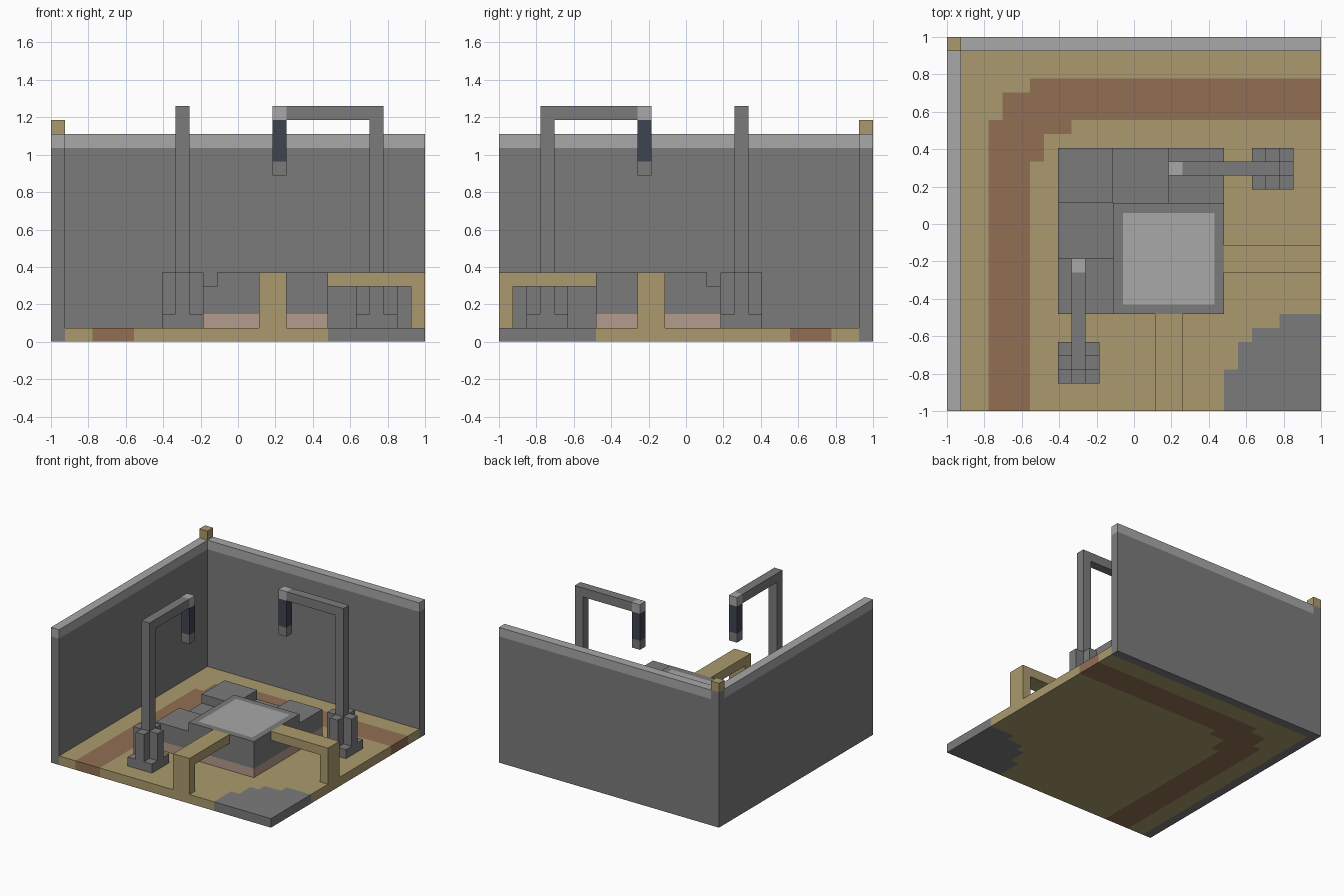
import bpy, bmesh

cube = bpy.data.objects.get("Cube")
if cube:
    bpy.data.objects.remove(cube, do_unlink=True)

N = 27            # blocks along each side
U = 2 / N         # size of one block


def material(name, rgb):
    linear = [((c / 255 + 0.055) / 1.055) ** 2.4 for c in rgb]
    m = bpy.data.materials.new(name)
    m.use_nodes = True
    m.diffuse_color = (*linear, 1)
    bsdf = next(n for n in m.node_tree.nodes if n.type == 'BSDF_PRINCIPLED')
    bsdf.inputs["Base Color"].default_value = (*linear, 1)
    return m


STONE = material("stone grey", (123, 123, 123))
LIGHT = material("light grey", (168, 168, 168))
SAND = material("sand tan", (171, 154, 109))
PATH = material("path brown", (146, 111, 83))
PINK = material("dusty pink", (180, 155, 140))
GLASS = material("dark slate", (63, 68, 80))


def finish(bm, name, mats):
    mesh = bpy.data.meshes.new(name)
    bm.to_mesh(mesh)
    bm.free()
    for m in mats:
        mesh.materials.append(m)
    obj = bpy.data.objects.new(name, mesh)
    bpy.context.collection.objects.link(obj)
    return obj


def block(name, x, y, z, *mats, inset=False):
    """Box spanning block ranges x, y, z; optional inset top in the second colour."""
    bm = bmesh.new()
    bmesh.ops.create_cube(bm, size=1)
    for v in bm.verts:
        v.co = [r[int(c > 0)] * U - o for r, c, o in zip((x, y, z), v.co, (1, 1, 0))]
    if inset:
        top = max(bm.faces, key=lambda f: f.calc_center_median().z)
        bmesh.ops.inset_region(bm, faces=[top], thickness=U)
        top.material_index = 1
    return finish(bm, name, mats)


def pair(name, x, y, z, mat):
    """A block and its twin across the diagonal of the square."""
    block("front_" + name, x, y, z, mat)
    block("side_" + name, (N - y[1], N - y[0]), (N - x[1], N - x[0]), z, mat)


# Floor: tan ground with a curved path and a paved front corner
PATH_AREAS = [(3, 6, 0, 18), (3, 7, 18, 20), (3, 9, 20, 21), (4, 27, 21, 23), (6, 27, 23, 24)]
PAVED_AREAS = [(20, 27, 0, 3), (21, 27, 3, 5), (22, 27, 5, 6), (24, 27, 6, 7)]


def within(p, areas):
    return any(a < p.x < b and c < p.y < d for a, b, c, d in areas)


bm = bmesh.new()
bmesh.ops.create_grid(bm, x_segments=N - 1, y_segments=N - 1, size=(N - 1) / 2)
bmesh.ops.translate(bm, verts=bm.verts, vec=((N + 1) / 2, (N - 1) / 2, 0))
for f in bm.faces:
    p = f.calc_center_median()
    f.material_index = 1 if within(p, PATH_AREAS) else 2 if within(p, PAVED_AREAS) else 0
for v in bm.verts:
    v.co = (v.co.x * U - 1, v.co.y * U - 1, U)
floor = finish(bm, "floor", [SAND, PATH, STONE])
solid = floor.modifiers.new("thickness", 'SOLIDIFY')
solid.thickness = U
solid.offset = -1

# Walls with light coping, and the corner post with its cap
block("left_wall", (0, 1), (0, 26), (0, 14), STONE)
block("left_coping", (0, 1), (0, 26), (14, 15), LIGHT)
block("back_wall", (1, 27), (26, 27), (0, 14), STONE)
block("back_coping", (1, 27), (26, 27), (14, 15), LIGHT)
block("corner_post", (0, 1), (26, 27), (0, 15), STONE)
block("corner_cap", (0, 1), (26, 27), (15, 16), SAND)

# Central platform with stepped blocks behind it
block("platform_base", (8, 20), (7, 19), (1, 2), PINK)
block("platform", (12, 20), (7, 15), (2, 5), STONE, LIGHT, inset=True)
block("corner_step", (8, 12), (15, 19), (2, 4), STONE)
pair("high_step", (8, 12), (7, 11), (2, 4), STONE)
pair("low_step", (8, 12), (11, 15), (2, 3), STONE)

# Walkway arches
pair("walkway_pillar", (15, 17), (0, 1), (1, 4), SAND)
pair("walkway_beam", (15, 17), (0, 7), (4, 5), SAND)

# Lamp posts
pair("lamp_foot", (8, 11), (2, 5), (1, 2), STONE)
pair("lamp_post", (9, 10), (3, 4), (2, 17), STONE)
for label, dx, dy in (("left", 1, 0), ("right", -1, 0), ("back", 0, 1), ("near", 0, -1)):
    pair("lamp_brace_" + label, (9 + dx, 10 + dx), (3 + dy, 4 + dy), (2, 5), STONE)
pair("lamp_arm", (9, 10), (4, 10), (16, 17), STONE)
pair("lamp_cap", (9, 10), (10, 11), (16, 17), LIGHT)
pair("lantern", (9, 10), (10, 11), (13, 16), GLASS)
pair("lantern_tip", (9, 10), (10, 11), (12, 13), STONE)
